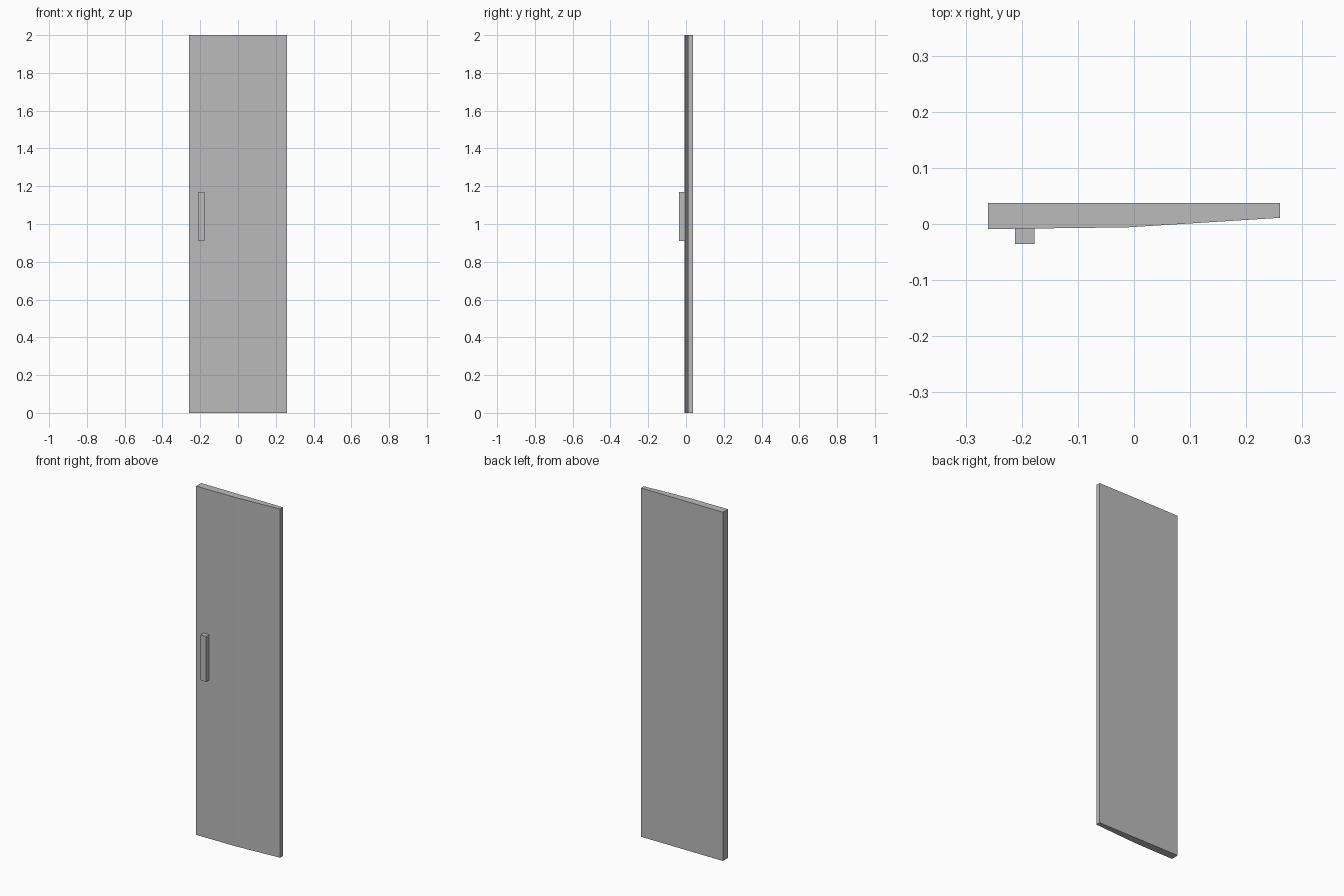
import bpy
import bmesh

cube = bpy.data.objects.get("Cube")
if cube:
    bpy.data.objects.remove(cube, do_unlink=True)

GREY = (0.5, 0.5, 0.5, 1.0)
grey = bpy.data.materials.new("plain grey")
grey.use_nodes = True
grey.diffuse_color = GREY
grey.node_tree.nodes["Principled BSDF"].inputs["Base Color"].default_value = GREY


def extrude_plan(name, plan, bottom, top):
    """Raise a flat plan outline (anticlockwise from above) into a solid."""
    bm = bmesh.new()
    base = bm.faces.new([bm.verts.new((x, y, bottom)) for x, y in plan])
    raised = bmesh.ops.extrude_face_region(bm, geom=[base], use_keep_orig=True)
    verts = [v for v in raised["geom"] if isinstance(v, bmesh.types.BMVert)]
    bmesh.ops.translate(bm, verts=verts, vec=(0, 0, top - bottom))
    bmesh.ops.recalc_face_normals(bm, faces=bm.faces)
    mesh = bpy.data.meshes.new(name)
    bm.to_mesh(mesh)
    bm.free()
    mesh.materials.append(grey)
    obj = bpy.data.objects.new(name, mesh)
    bpy.context.collection.objects.link(obj)
    return obj


# Door panel: flat back, front bent at the middle and thinner at its left edge
front_y = -0.009
extrude_plan("door_panel",
             [(-0.26, front_y), (-0.012, -0.006), (0.26, 0.011),
              (0.26, 0.037), (-0.26, 0.037)], 0, 2)

# Upright bar handle, seated slightly into the panel front
extrude_plan("door_handle",
             [(-0.212, -0.036), (-0.177, -0.036),
              (-0.177, front_y + 0.002), (-0.212, front_y + 0.002)], 0.91, 1.17)
